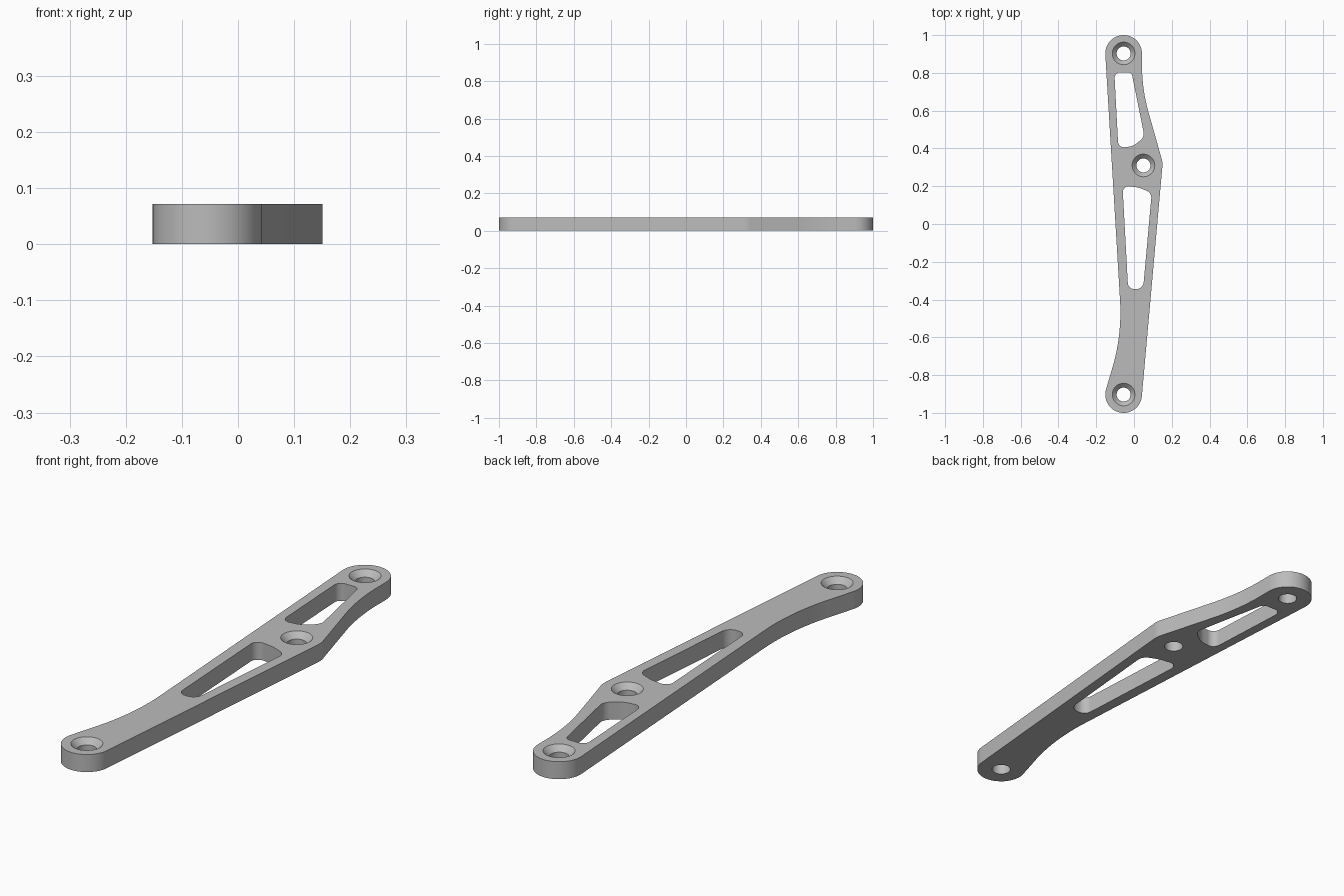
import bpy
import bmesh
from math import pi, cos, sin, tan
from mathutils import Vector

if "Cube" in bpy.data.objects:
    bpy.data.objects.remove(bpy.data.objects["Cube"], do_unlink=True)

THICK = 0.072
RIM, BORE, SINK = 0.06, 0.037, 0.023
END_R = 0.097
TOP, MID, LOW = (-0.055, 0.903), (0.05, 0.31), (-0.055, -0.903)


def arc(center, r, a0, a1, n):
    return [Vector((center[0] + r * cos(a0 + (a1 - a0) * i / n),
                    center[1] + r * sin(a0 + (a1 - a0) * i / n))) for i in range(n + 1)]


def circle(center, r, n=40):
    return arc(center, r, 0, 2 * pi, n)[:-1]


def fillet(prev, corner, nxt, r, n=10):
    """Round one corner between two straight edges."""
    p, c, q = Vector(prev), Vector(corner), Vector(nxt)
    u, v = (p - c).normalized(), (q - c).normalized()
    half = u.angle(v) / 2
    dist = r / tan(half)
    center = c + (u + v).normalized() * (r / sin(half))
    a, b = c + u * dist - center, c + v * dist - center
    sweep = pi - 2 * half
    return [center + (a * sin(sweep * (1 - i / n)) + b * sin(sweep * i / n)) / sin(sweep)
            for i in range(n + 1)]


def rounded(corners):
    """Closed loop from (x, y, radius) corners."""
    pts = []
    for i, (x, y, r) in enumerate(corners):
        pts += fillet(corners[i - 1][:2], (x, y), corners[(i + 1) % len(corners)][:2], r)
    return pts


# Outer outline: end caps joined by straight edges and blended bends
low_cap = arc(LOW, END_R, pi - 0.3, 2 * pi - 0.09, 32)
top_cap = arc(TOP, END_R, 0, pi + 0.06, 32)
elbow, bend, waist = (0.152, 0.325), (0.042, 0.715), (-0.063, -0.585)
outline = (low_cap
           + fillet(low_cap[-1], elbow, bend, 0.1)
           + fillet(elbow, bend, top_cap[0], 0.95, 16)
           + top_cap
           + fillet(top_cap[-1], waist, low_cap[0], 1.04, 20))

# Two lightening slots
upper_slot = rounded([(-0.104, 0.803, 0.03), (-0.013, 0.803, 0.025), (0.056, 0.46, 0.045),
                      (-0.005, 0.412, 0.08), (-0.083, 0.402, 0.032)])
lower_slot = rounded([(-0.061, 0.205, 0.032), (0.025, 0.193, 0.15), (0.094, 0.165, 0.04),
                      (0.048, -0.345, 0.041), (-0.031, -0.345, 0.036)])

bm = bmesh.new()


def ring(pts, z):
    return [bm.verts.new((p.x, p.y, z)) for p in pts]


def wall(a, b):
    for i in range(len(a)):
        bm.faces.new((a[i - 1], a[i], b[i], b[i - 1]))


def cap(loops):
    edges = []
    for loop in loops:
        for i in range(len(loop)):
            edges.append(bm.edges.get((loop[i - 1], loop[i])))
    bmesh.ops.triangle_fill(bm, edges=edges, use_beauty=True)


# Straight walls of the outline and slots
bottoms, tops = [], []
for pts in (outline, upper_slot, lower_slot):
    low, high = ring(pts, 0), ring(pts, THICK)
    wall(low, high)
    bottoms.append(low)
    tops.append(high)

# Countersunk screw holes
for center in (TOP, MID, LOW):
    low = ring(circle(center, BORE), 0)
    neck = ring(circle(center, BORE), THICK - SINK)
    high = ring(circle(center, RIM), THICK)
    wall(low, neck)
    wall(neck, high)
    bottoms.append(low)
    tops.append(high)

# Flat top and underside
cap(bottoms)
cap(tops)
bmesh.ops.recalc_face_normals(bm, faces=bm.faces[:])
mesh = bpy.data.meshes.new("bracket_arm")
bm.to_mesh(mesh)
bm.free()

arm = bpy.data.objects.new("bracket_arm", mesh)
bpy.context.collection.objects.link(arm)

grey = bpy.data.materials.new("plain grey")
grey.use_nodes = True
colour = (0.5, 0.5, 0.5, 1)
grey.diffuse_color = colour
grey.node_tree.nodes["Principled BSDF"].inputs["Base Color"].default_value = colour
mesh.materials.append(grey)

bpy.ops.object.select_all(action='DESELECT')
arm.select_set(True)
bpy.context.view_layer.objects.active = arm
bpy.ops.object.shade_smooth_by_angle(angle=pi / 6)
